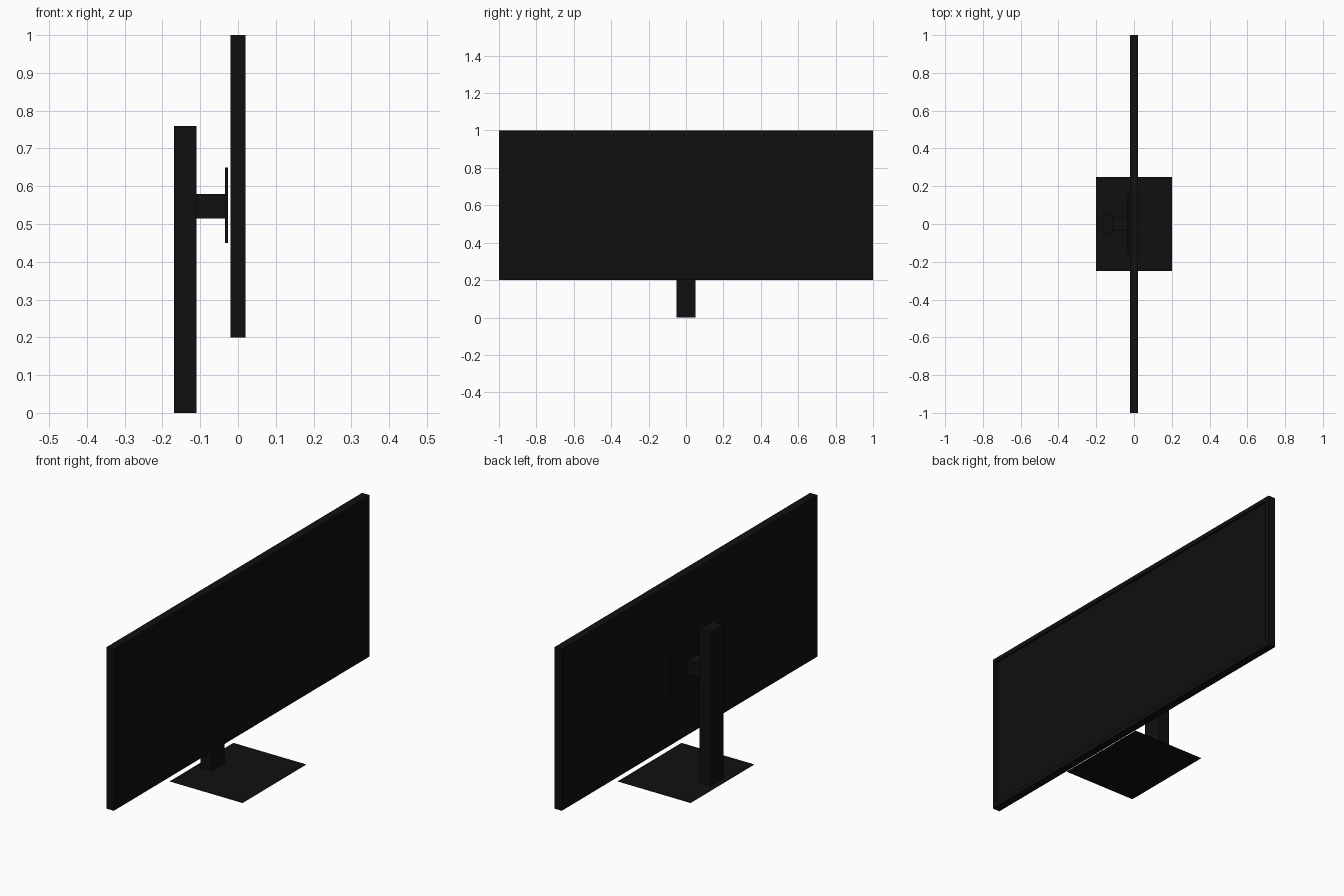
import bpy, bmesh

if "Cube" in bpy.data.objects:
    bpy.data.objects.remove(bpy.data.objects["Cube"])


def material(name, value):
    m = bpy.data.materials.new(name)
    m.diffuse_color = (value, value, value, 1)
    m.use_nodes = True
    m.node_tree.nodes["Principled BSDF"].inputs["Base Color"].default_value = m.diffuse_color
    return m


black = material("matte black", 0.005)
glass = material("screen black", 0.0048)


def box(name, x, y, z):
    """Box from (min, max) ranges on each axis."""
    size = [b - a for a, b in (x, y, z)]
    mid = [(a + b) / 2 for a, b in (x, y, z)]
    bm = bmesh.new()
    bmesh.ops.create_cube(bm, size=1)
    for v in bm.verts:
        v.co = [v.co[i] * size[i] + mid[i] for i in range(3)]
    mesh = bpy.data.meshes.new(name)
    bm.to_mesh(mesh)
    bm.free()
    mesh.materials.append(black)
    obj = bpy.data.objects.new(name, mesh)
    bpy.context.collection.objects.link(obj)
    return obj


# Display housing, with the screen inset behind a thin bezel on the +x side
display = box("display", (-0.02, 0.02), (-1, 1), (0.2, 1))
display.data.materials.append(glass)
bm = bmesh.new()
bm.from_mesh(display.data)
screen = max(bm.faces, key=lambda f: f.calc_center_median().x)
bmesh.ops.inset_region(bm, faces=[screen], thickness=0.03)
bmesh.ops.inset_region(bm, faces=[screen], thickness=0.0005, depth=-0.008)
screen.material_index = 1
bm.to_mesh(display.data)
bm.free()

# Stand: upright post, arm and mounting plate
box("stand_post", (-0.17, -0.11), (-0.05, 0.05), (0, 0.76))
box("mount_arm", (-0.11, -0.035), (-0.035, 0.035), (0.515, 0.58))
box("mount_plate", (-0.035, -0.027), (-0.16, 0.16), (0.45, 0.65))

# Flat sheet base
bpy.ops.mesh.primitive_plane_add(size=1)
base = bpy.context.object
base.name = "stand_base"
for v in base.data.vertices:
    v.co.x *= 0.4
    v.co.y *= 0.5
base.data.materials.append(black)
